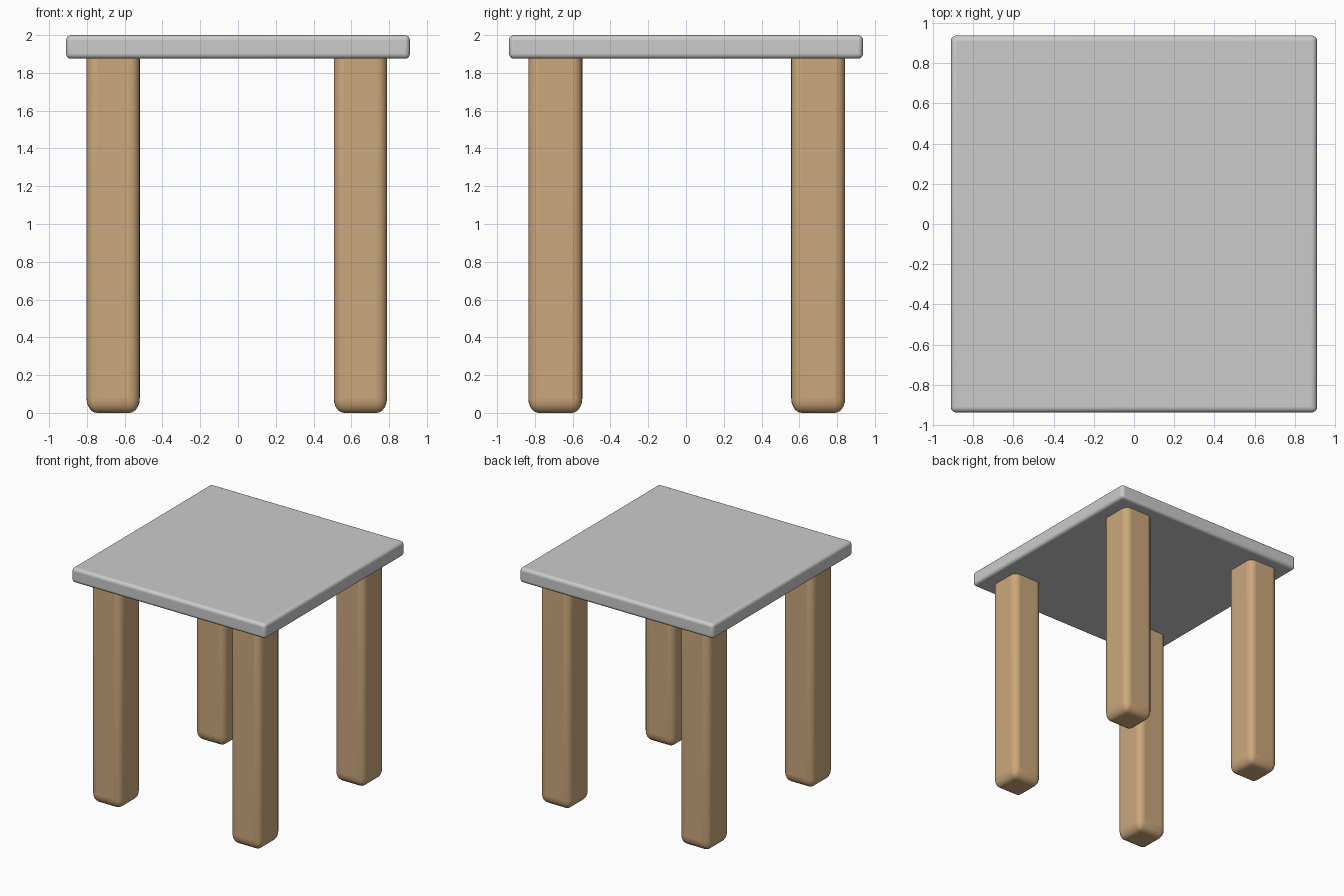
import bpy

if "Cube" in bpy.data.objects:
    bpy.data.objects.remove(bpy.data.objects["Cube"])

wood = bpy.data.materials.new("wood")
wood.diffuse_color = (0.60, 0.39, 0.20, 1)
wood.use_nodes = True
wood.node_tree.nodes["Principled BSDF"].inputs["Base Color"].default_value = wood.diffuse_color


def rounded_box(name, center, size, radius, stretch=1.0, mat=None):
    """Box with rounded edges; stretch elongates the rounding along z."""
    bpy.ops.mesh.primitive_cube_add(size=1, location=center)
    ob = bpy.context.object
    ob.name = name
    ob.scale = (size[0], size[1], size[2] / stretch)
    bpy.ops.object.transform_apply(location=False, rotation=False, scale=True)
    bevel = ob.modifiers.new("rounding", 'BEVEL')
    bevel.width = radius
    bevel.segments = 5
    ob.scale.z = stretch
    bpy.ops.object.shade_smooth_by_angle()
    if mat:
        ob.data.materials.append(mat)
    return ob


# Table top
rounded_box("table_top", (0, 0, 1.9375), (1.82, 1.874, 0.125), 0.027)

# Four legs, tucked slightly into the top
leg_height = 1.95
for side, x in (("left", -0.661), ("right", 0.648)):
    for end, y in (("front", -0.692), ("back", 0.70)):
        rounded_box(f"{end}_{side}_leg", (x, y, leg_height / 2),
                    (0.282, 0.286, leg_height), 0.055, 1.4, wood)
